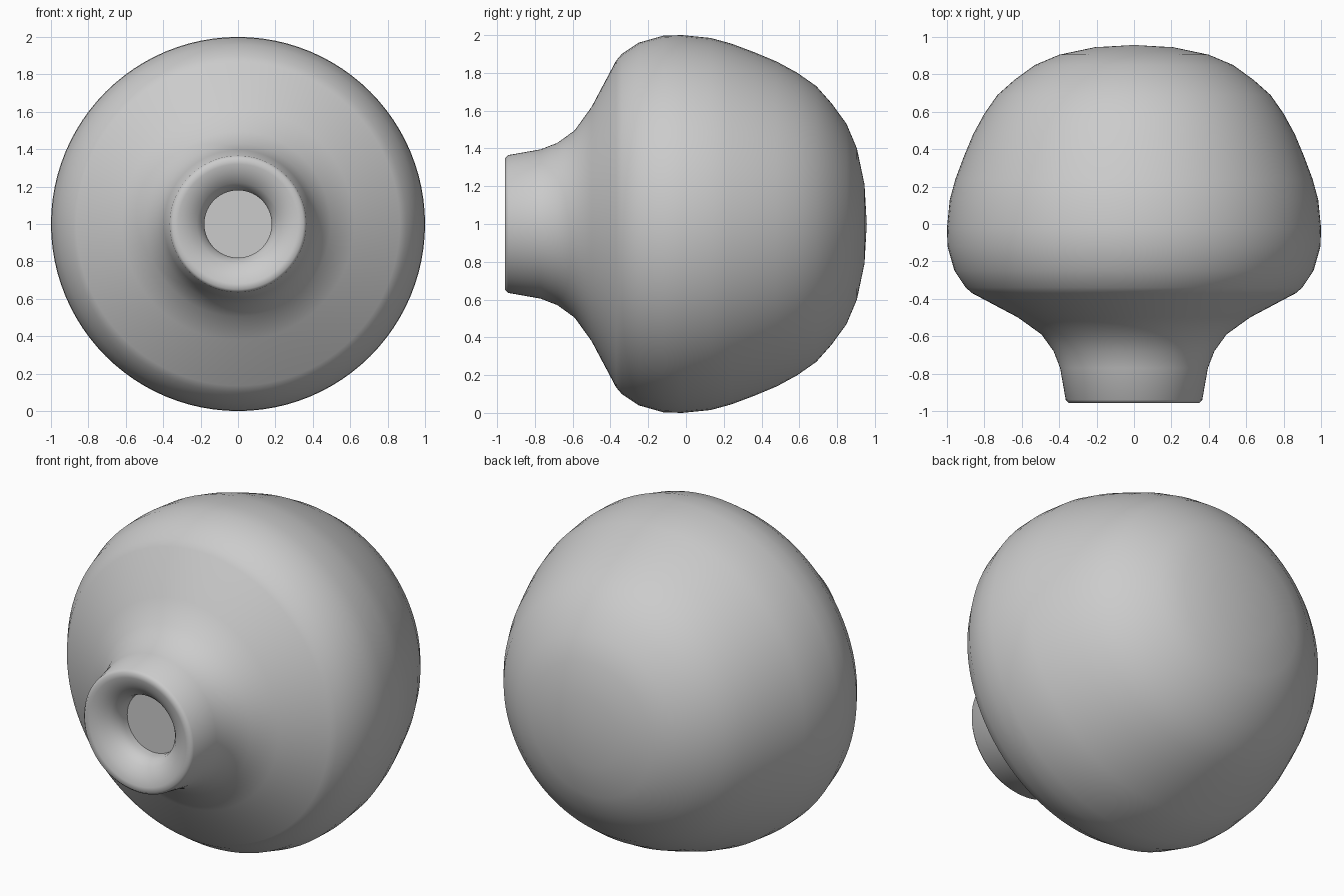
import bpy
import bmesh
from math import radians
from mathutils import Matrix

if "Cube" in bpy.data.objects:
    bpy.data.objects.remove(bpy.data.objects["Cube"], do_unlink=True)

SIDES = 96

# Satin grey
grey = bpy.data.materials.new("satin_grey")
grey.use_nodes = True
colour = (0.6, 0.6, 0.6, 1)
grey.diffuse_color = colour
grey.node_tree.nodes["Principled BSDF"].inputs["Base Color"].default_value = colour

# Profile pieces as (radius, y), running from the back to the bore floor
dome = [(0, 0.957), (0.21, 0.945), (0.4, 0.905), (0.53, 0.85), (0.64, 0.77), (0.73, 0.69)]
flank = [(0.8, 0.59), (0.86, 0.48), (0.91, 0.36), (0.955, 0.24), (0.985, 0.13), (1, -0.02)]
shoulder = [(0.997, -0.12), (0.96, -0.25), (0.9, -0.34), (0.865, -0.37)]
neck = [(0.62, -0.5), (0.495, -0.59), (0.43, -0.68), (0.395, -0.77), (0.365, -0.94)]
lip = [(0.35, -0.957), (0.32, -0.955), (0.27, -0.94), (0.22, -0.905), (0.19, -0.87)]
bore = [(0.18, -0.83), (0.18, -0.795), (0, -0.795)]
profile = dome + flank + shoulder + neck + lip + bore

# Knob turned around the y axis
bm = bmesh.new()
points = [bm.verts.new((r, y, 0)) for r, y in profile]
edges = [bm.edges.new(pair) for pair in zip(points, points[1:])]
bmesh.ops.spin(bm, geom=points + edges, cent=(0, 0, 0), axis=(0, 1, 0),
               angle=radians(360), steps=SIDES, use_merge=True)
bmesh.ops.remove_doubles(bm, verts=bm.verts, dist=0.0005)
bmesh.ops.recalc_face_normals(bm, faces=bm.faces)
bm.transform(Matrix.Translation((0, 0, 1)))

mesh = bpy.data.meshes.new("knob")
bm.to_mesh(mesh)
bm.free()
mesh.materials.append(grey)
knob = bpy.data.objects.new("knob", mesh)
bpy.context.collection.objects.link(knob)

# Smooth surface with a crisp bore floor
bpy.ops.object.select_all(action="DESELECT")
knob.select_set(True)
bpy.context.view_layer.objects.active = knob
bpy.ops.object.shade_smooth_by_angle(angle=radians(60))
